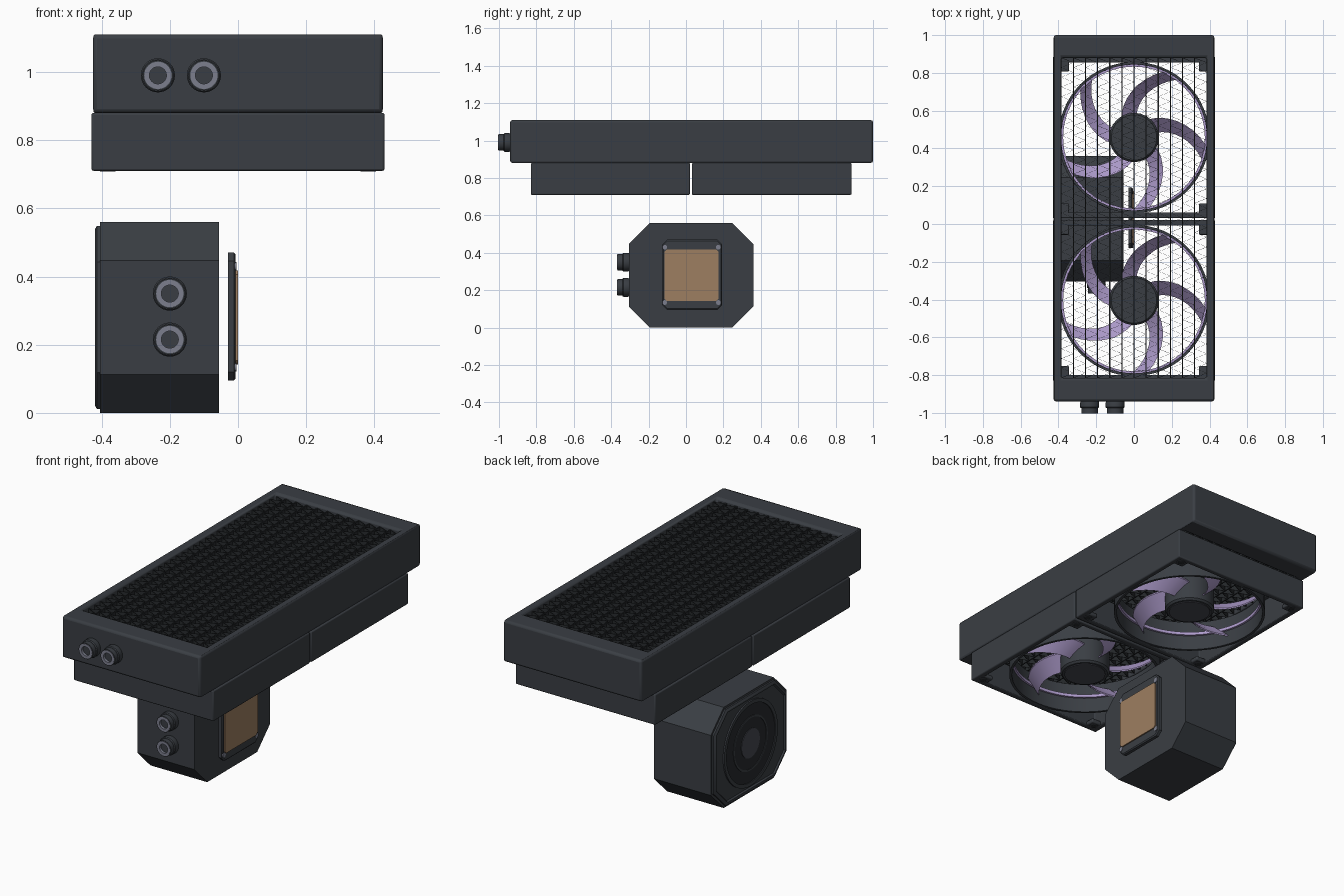
import bpy, bmesh, math
from math import cos, sin, pi, radians
from mathutils import Matrix, Vector

cube = bpy.data.objects.get("Cube")
if cube:
    bpy.data.objects.remove(cube, do_unlink=True)


def material(name, r, g, b):
    m = bpy.data.materials.new(name)
    m.use_nodes = True
    m.diffuse_color = (r, g, b, 1)
    m.node_tree.nodes["Principled BSDF"].inputs["Base Color"].default_value = (r, g, b, 1)
    return m


BODY = material("charcoal", 0.042, 0.048, 0.057)
FIN = material("black fins", 0.02, 0.023, 0.026)
GREY = material("steel grey", 0.2, 0.21, 0.27)
SLATE = material("slate", 0.06, 0.063, 0.08)
COPPER = material("copper", 0.34, 0.21, 0.12)
LILAC = material("lilac", 0.42, 0.33, 0.6)


def finish(name, bm, mat, bevel=0):
    bmesh.ops.recalc_face_normals(bm, faces=bm.faces[:])
    me = bpy.data.meshes.new(name)
    bm.to_mesh(me)
    bm.free()
    me.materials.append(mat)
    me.shade_smooth()
    me.set_sharp_from_angle(angle=radians(30))
    ob = bpy.data.objects.new(name, me)
    bpy.context.scene.collection.objects.link(ob)
    if bevel:
        mod = ob.modifiers.new("Bevel", 'BEVEL')
        mod.width = bevel
        mod.segments = 2
        mod.limit_method = 'ANGLE'
    return ob


def skin(name, loops, mat, capped=True, bevel=0):
    """Joins loops of equal length; capped ends, or closed back on itself."""
    bm = bmesh.new()
    rows = [[bm.verts.new(p) for p in loop] for loop in loops]
    n = len(rows[0])
    pairs = list(zip(rows, rows[1:])) + ([] if capped else [(rows[-1], rows[0])])
    for a, b in pairs:
        for i in range(n):
            j = (i + 1) % n
            bm.faces.new((a[i], a[j], b[j], b[i]))
    if capped:
        bm.faces.new(rows[0])
        bm.faces.new(rows[-1])
    return finish(name, bm, mat, bevel)


def rect(x0, x1, y0, y1, z):
    return [(x0, y0, z), (x1, y0, z), (x1, y1, z), (x0, y1, z)]


def box(name, x, y, z, mat, bevel=0):
    return skin(name, [rect(*x, *y, z[0]), rect(*x, *y, z[1])], mat, True, bevel)


def frame(name, x, y, z, wall_x, wall_y, mat, bevel=0):
    inner = (x[0] + wall_x, x[1] - wall_x, y[0] + wall_y[0], y[1] - wall_y[1])
    loops = [rect(*x, *y, z[0]), rect(*x, *y, z[1]), rect(*inner, z[1]), rect(*inner, z[0])]
    return skin(name, loops, mat, False, bevel)


AXES = {'Z': Matrix(), '-Y': Matrix.Rotation(pi / 2, 3, 'X'),
        'X': Matrix.Rotation(pi / 2, 3, 'Y'), '-X': Matrix.Rotation(-pi / 2, 3, 'Y')}


def lathe(name, origin, axis, profile, mat, capped=True, sides=32):
    """Turns (radius, height) points about an axis through origin."""
    m, o = AXES[axis].to_4x4(), Vector(origin)
    loops = [[o + m @ Vector((r * cos(2 * pi * i / sides), r * sin(2 * pi * i / sides), h))
              for i in range(sides)] for r, h in profile]
    return skin(name, loops, mat, capped)


def tube(name, origin, axis, r0, r1, h0, h1, mat, sides=32):
    lathe(name, origin, axis, [(r1, h0), (r1, h1), (r0, h1), (r0, h0)], mat, False, sides)


def octagon(x, y0, y1, z0, z1, c, inset=0):
    y0, y1, z0, z1 = y0 + inset, y1 - inset, z0 + inset, z1 - inset
    c -= inset * 0.59
    return [(x, y0 + c, z0), (x, y1 - c, z0), (x, y1, z0 + c), (x, y1, z1 - c),
            (x, y1 - c, z1), (x, y0 + c, z1), (x, y0, z1 - c), (x, y0, z0 + c)]


def fitting(name, origin):
    """Hose port pointing to the front."""
    lathe(name + "_collar", origin, '-Y', [(0.046, -0.005), (0.05, 0.005), (0.05, 0.03), (0.046, 0.035)], BODY)
    tube(name + "_nozzle", origin, '-Y', 0.039, 0.044, 0.03, 0.062, BODY)
    tube(name + "_ring", origin, '-Y', 0.025, 0.04, 0.03, 0.064, GREY)
    lathe(name + "_bore", origin, '-Y', [(0.026, 0.03), (0.026, 0.05)], BODY)


# Radiator housing with end tanks
frame("radiator_housing", (-0.425, 0.425), (-0.94, 1.0), (0.88, 1.11), 0.04, (0.125, 0.12), BODY, 0.012)
for i, x in enumerate((-0.235, -0.1)):
    fitting(f"radiator_port_{i}", (x, -0.94, 0.99))

# Radiator core: flat channels and corrugated fins between them
COLUMNS, FOLDS = 12, 66
Y0, Y1, HALF = -0.815, 0.88, 0.385
pitch = 2 * HALF / COLUMNS
for c in range(1, COLUMNS):
    x = -HALF + c * pitch
    box(f"radiator_channel_{c}", (x - 0.003, x + 0.003), (Y0, Y1), (0.89, 1.095), FIN)
bm = bmesh.new()
for c in range(COLUMNS):
    last = None
    for k in range(FOLDS + 1):
        x = -HALF + (c + k % 2) * pitch
        y = Y0 + (Y1 - Y0) * k / FOLDS
        pair = [bm.verts.new((x, y, z)) for z in (0.89, 1.095)]
        if last:
            bm.faces.new((last[0], pair[0], pair[1], last[1]))
        last = pair
fins = finish("radiator_fins", bm, FIN)
for poly in fins.data.polygons:
    poly.use_smooth = False
solid = fins.modifiers.new("Thickness", 'SOLIDIFY')
solid.thickness = 0.003
solid.offset = 0


def blade(name, cy, turn):
    """Swept, pitched blade from hub to outer ring."""
    loops = []
    for k in range(9):
        t = k / 8
        r = 0.12 + 0.26 * t
        a = radians(104 - 44 * t) + turn
        section = []
        for side, lift in ((-1, -1), (1, -1), (1, 1), (-1, 1)):
            b = a + side * 0.042 / r
            section.append((r * cos(b), cy + r * sin(b), 0.795 + side * 0.035 + lift * 0.004))
        loops.append(section)
    skin(name, loops, LILAC)


def fan(name, y0, y1):
    cy = (y0 + y1) / 2
    base = (0, cy, 0)
    frame(name + "_frame", (-0.43, 0.43), (y0, y1), (0.71, 0.88), 0.03, (0.03, 0.03), BODY, 0.006)
    tube(name + "_shroud", base, 'Z', 0.386, 0.4, 0.712, 0.878, BODY, 64)
    tube(name + "_blade_ring", base, 'Z', 0.375, 0.386, 0.795, 0.812, LILAC, 64)
    lathe(name + "_hub", base, 'Z', [(0.12, 0.722), (0.13, 0.732), (0.13, 0.865), (0.12, 0.875)], BODY, True, 48)
    lathe(name + "_hub_label", base, 'Z', [(0.108, 0.718), (0.108, 0.724)], SLATE, True, 48)
    for i in range(5):
        blade(f"{name}_blade_{i}", cy, 2 * pi * i / 5)
    # Corner mounting tabs with screw holes
    for sx in (-1, 1):
        for sy in (-1, 1):
            cx, ty = sx * 0.382, cy + sy * ((y1 - y0) / 2 - 0.043)
            tag = f"{name}_tab_{sx}_{sy}"
            for z in (0.711, 0.855):
                box(f"{tag}_{z}", (cx - 0.038, cx + 0.038), (ty - 0.035, ty + 0.035), (z, z + 0.024), BODY, 0.006)
            tube(tag + "_hole_rim", (cx, ty, 0), 'Z', 0.016, 0.023, 0.708, 0.72, BODY, 20)
            lathe(tag + "_hole", (cx, ty, 0), 'Z', [(0.016, 0.7095), (0.016, 0.72)], FIN, True, 20)


fan("front_fan", -0.83, 0.021)
fan("back_fan", 0.031, 0.885)

# Pump block
OCT = (-0.305, 0.36, 0.0, 0.56, 0.113)
skin("pump_body", [octagon(-0.405, *OCT), octagon(-0.055, *OCT)], BODY)
cap_steps = ((-0.4, 0.012), (-0.414, 0.012), (-0.42, 0.022), (-0.42, 0.03), (-0.412, 0.036))
skin("pump_cap", [octagon(x, *OCT, inset) for x, inset in cap_steps], BODY)
for i, z in enumerate((0.35, 0.215)):
    fitting(f"pump_port_{i}", (-0.2, -0.305, z))

# Round display on the pump cap
face = (-0.412, 0.028, 0.28)
tube("display_bezel", face, '-X', 0.215, 0.235, -0.002, 0.008, BODY, 64)
lathe("display_glass", face, '-X', [(0.215, -0.002), (0.215, 0.003)], FIN, True, 64)
tube("display_inner_ring", face, '-X', 0.14, 0.15, 0, 0.006, BODY, 64)
lathe("display_centre", face, '-X', [(0.08, 0), (0.08, 0.006)], SLATE, True, 48)

# Cold plate, held just off the pump
PLATE = (-0.127, 0.193, 0.095, 0.47, 0.025)
skin("cold_plate_bracket", [octagon(-0.03, *PLATE), octagon(-0.012, *PLATE), octagon(-0.007, *PLATE, 0.006)], BODY)
CONTACT = (-0.115, 0.174, 0.142, 0.418, 0.012)
skin("copper_contact", [octagon(-0.012, *CONTACT), octagon(0.0, *CONTACT)], COPPER)
for y in (-0.114, 0.173):
    for z in (0.134, 0.43):
        lathe(f"plate_screw_{y}_{z}", (0, y, z), 'X', [(0.013, -0.01), (0.013, -0.004)], GREY, True, 16)
